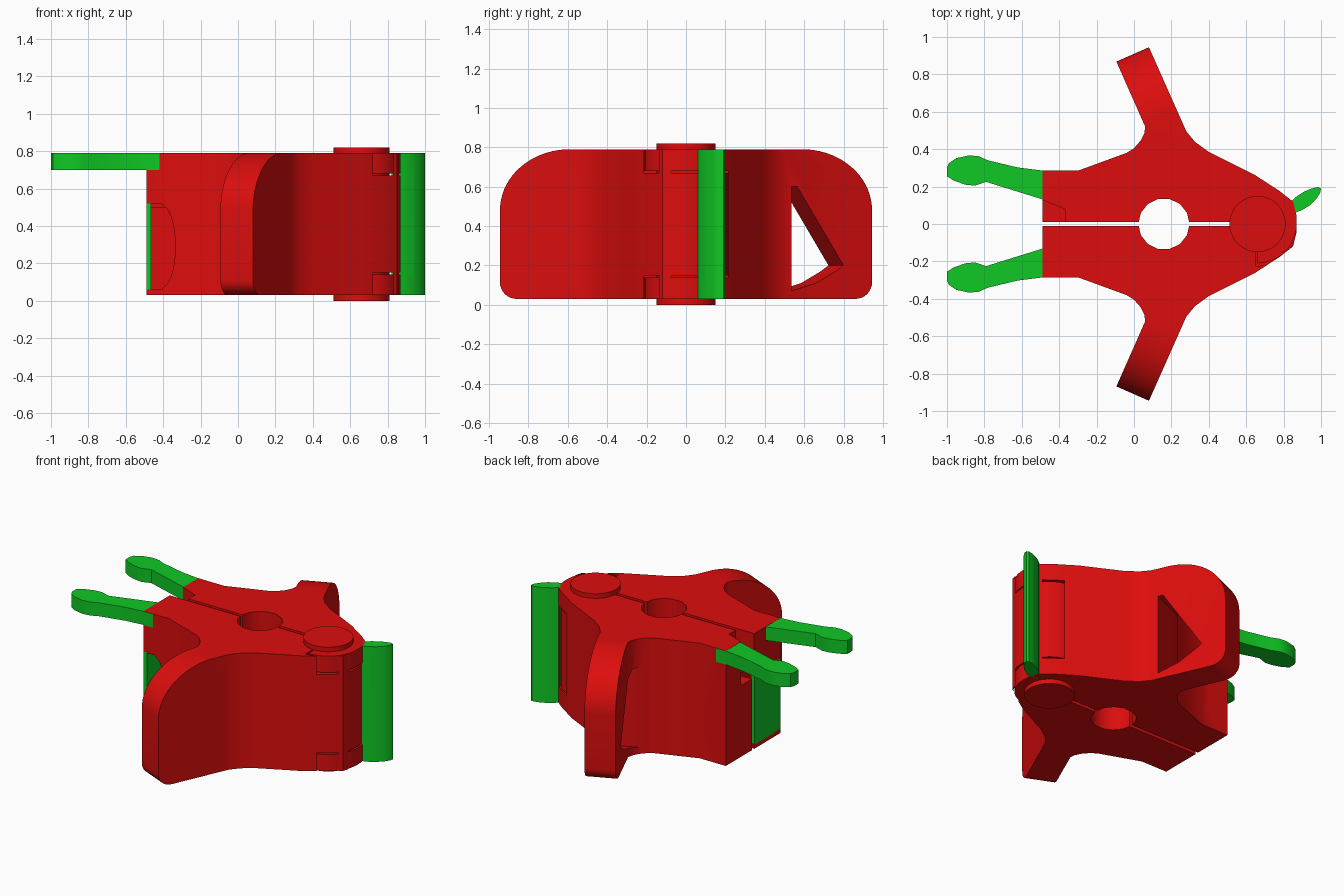
import bpy, bmesh, math
from mathutils import Matrix, Vector

cube = bpy.data.objects.get("Cube")
if cube:
    bpy.data.objects.remove(cube)


def material(name, rgb):
    m = bpy.data.materials.new(name)
    m.use_nodes = True
    m.diffuse_color = (*rgb, 1)
    m.node_tree.nodes["Principled BSDF"].inputs["Base Color"].default_value = (*rgb, 1)
    return m


RED = material("red plastic", (0.72, 0.004, 0.004))
GREEN = material("green plastic", (0.005, 0.58, 0.018))


def prism(name, pts, lo, hi, mat=RED, frame=None, flip=1):
    """Extrude an outline along local z, place it in a frame, mirror in y if flip is -1."""
    bm = bmesh.new()
    face = bm.faces.new([bm.verts.new((p[0], p[1], lo)) for p in pts])
    top = bmesh.ops.extrude_face_region(bm, geom=[face])["geom"]
    bmesh.ops.translate(bm, vec=(0, 0, hi - lo),
                        verts=[v for v in top if isinstance(v, bmesh.types.BMVert)])
    bm.transform(Matrix.Diagonal((1, flip, 1, 1)) @ (frame or Matrix()))
    bmesh.ops.recalc_face_normals(bm, faces=bm.faces[:])
    me = bpy.data.meshes.new(name)
    bm.to_mesh(me)
    bm.free()
    me.materials.append(mat)
    ob = bpy.data.objects.new(name, me)
    bpy.context.collection.objects.link(ob)
    return ob


def combine(ob, tool, op="DIFFERENCE"):
    mod = ob.modifiers.new("combine", "BOOLEAN")
    mod.operation, mod.solver, mod.object = op, "EXACT", tool
    tool.hide_render = True
    bpy.context.view_layer.objects.active = ob
    bpy.ops.object.modifier_apply(modifier=mod.name)
    bpy.data.objects.remove(tool)


def arc(cx, cy, rx, ry, a0, a1, n):
    angles = [math.radians(a0 + (a1 - a0) * i / n) for i in range(n + 1)]
    return [(cx + rx * math.cos(a), cy + ry * math.sin(a)) for a in angles]


def smooth(ob):
    bpy.ops.object.select_all(action="DESELECT")
    ob.select_set(True)
    bpy.context.view_layer.objects.active = ob
    bpy.ops.object.shade_smooth_by_angle(angle=math.radians(30))


BOTTOM, TOP = 0.03, 0.79
PIN_X = 0.66

# Frames: arm plane (coordinate along the arm, height, across) and front plane
along = Vector((-0.2, 0.455, 0))
across = Vector((0.455, 0.2, 0)).normalized()
origin = Vector((0.28, 0.49, 0)) - along * (0.49 / along.y)
step = along / along.y
ARM = Matrix(((step.x, 0, across.x, origin.x), (step.y, 0, across.y, origin.y),
              (0, 1, 0, 0), (0, 0, 0, 1)))
UPRIGHT = Matrix(((1, 0, 0, 0), (0, 0, 1, 0), (0, 1, 0, 0), (0, 0, 0, 1)))

# Plan of one clamp half, with its arm
half_plan = [(-0.49, 0.012), (-0.49, 0.285), (-0.30, 0.285), (-0.04, 0.38),
             (0.0, 0.405), (0.035, 0.445), (0.055, 0.485), (0.06, 0.52),
             (-0.095, 0.87), (0.08, 0.945), (0.28, 0.495), (0.325, 0.44),
             (0.40, 0.385), (0.65, 0.26), (0.78, 0.175), (0.85, 0.12),
             (0.868, 0.05), (0.868, 0.012)]
# Rounded outer end of the arm, seen from its side
arm_side = ([(-2, BOTTOM)] + arc(0.86, 0.115, 0.085, 0.085, -90, 0, 8)
            + arc(0.59, 0.48, 0.355, 0.31, 0, 90, 18) + [(-2, TOP)])
arm_window = [(0.535, 0.60), (0.565, 0.60), (0.80, 0.20), (0.76, 0.17), (0.66, 0.11), (0.535, 0.07)]
notch = [(-0.52, -0.1), (-0.52, 0.14), (-0.37, 0.08), (-0.37, -0.1)]
knuckle = arc(PIN_X, 0, 0.21, 0.21, -90, 90, 24)
clearance = arc(PIN_X - 0.01, 0, 0.225, 0.225, -90, 90, 24)
handle = [(-0.42, 0.287), (-0.50, 0.287), (-0.62, 0.302), (-0.78, 0.34), (-0.83, 0.362),
          (-0.88, 0.367), (-0.95, 0.352), (-0.99, 0.325), (-1.0, 0.30), (-1.0, 0.255),
          (-0.96, 0.23), (-0.90, 0.21), (-0.85, 0.205), (-0.79, 0.225), (-0.49, 0.132),
          (-0.42, 0.11)]

for side, s in (("back", 1), ("front", -1)):
    half = prism(side + "_clamp_half", half_plan, BOTTOM, TOP, flip=s)
    combine(half, prism("arm_shape", arm_side, -2, 2, frame=ARM, flip=s), "INTERSECT")
    combine(half, prism("arm_window", arm_window, -0.33, 0.2, frame=ARM, flip=s))
    # Centre bore
    combine(half, prism("bore", arc(0.16, 0, 0.137, 0.137, 0, 360 * 13 / 14, 13), -1, 2))
    # Curved latch pocket and the notch above it
    edge = -0.41 if s > 0 else -0.55
    pocket = [(edge, 0.06), (-0.41, 0.06)] + arc(-0.41, 0.29, 0.075, 0.22, -80, 80, 14) \
        + [(-0.41, 0.52), (edge, 0.52)]
    if s > 0:
        pocket = pocket[1:-1]
    combine(half, prism("pocket", pocket, -0.1, 0.5, frame=UPRIGHT, flip=s))
    combine(half, prism("notch", notch, 0.5, 1, flip=s))
    # Interleaved hinge knuckles
    ends, middle = ((BOTTOM, 0.14), (0.68, TOP)), ((0.15, 0.67),)
    mine, gaps = (ends, ((0.14, 0.68),)) if s > 0 else (middle, ((-1, 0.15), (0.67, 2)))
    for lo, hi in gaps:
        combine(half, prism("clearance", clearance, lo, hi))
    for lo, hi in mine:
        combine(half, prism("knuckle", knuckle, lo, hi), "UNION")
    smooth(half)
    smooth(prism(side + "_handle", handle, 0.70, TOP - 0.001, GREEN, flip=s))

# Green latch plate on the front half
prism("latch_plate", [(-0.49, -0.285), (-0.465, -0.285), (-0.465, -0.015), (-0.49, -0.015)],
      0.055, 0.525, GREEN)

# Hinge pin
smooth(prism("hinge_pin", arc(PIN_X, 0, 0.15, 0.15, 0, 352.5, 47), 0, 0.82))

# Open pull loop beside the hinge
loop_plan = [(0.82, 0.07), (0.83, 0.11), (0.87, 0.148), (0.91, 0.173), (0.95, 0.19),
             (0.985, 0.197), (1.0, 0.19), (0.995, 0.165), (0.975, 0.135), (0.94, 0.10),
             (0.90, 0.075), (0.86, 0.06)]
loop = prism("pull_loop", loop_plan, BOTTOM, TOP, GREEN)
opening = [(0.7, 0.12), (0.91, 0.12), (0.938, 0.155), (0.938, 0.645), (0.91, 0.69), (0.7, 0.69)]
combine(loop, prism("opening", opening, -0.5, 0.5, GREEN, UPRIGHT))
smooth(loop)
